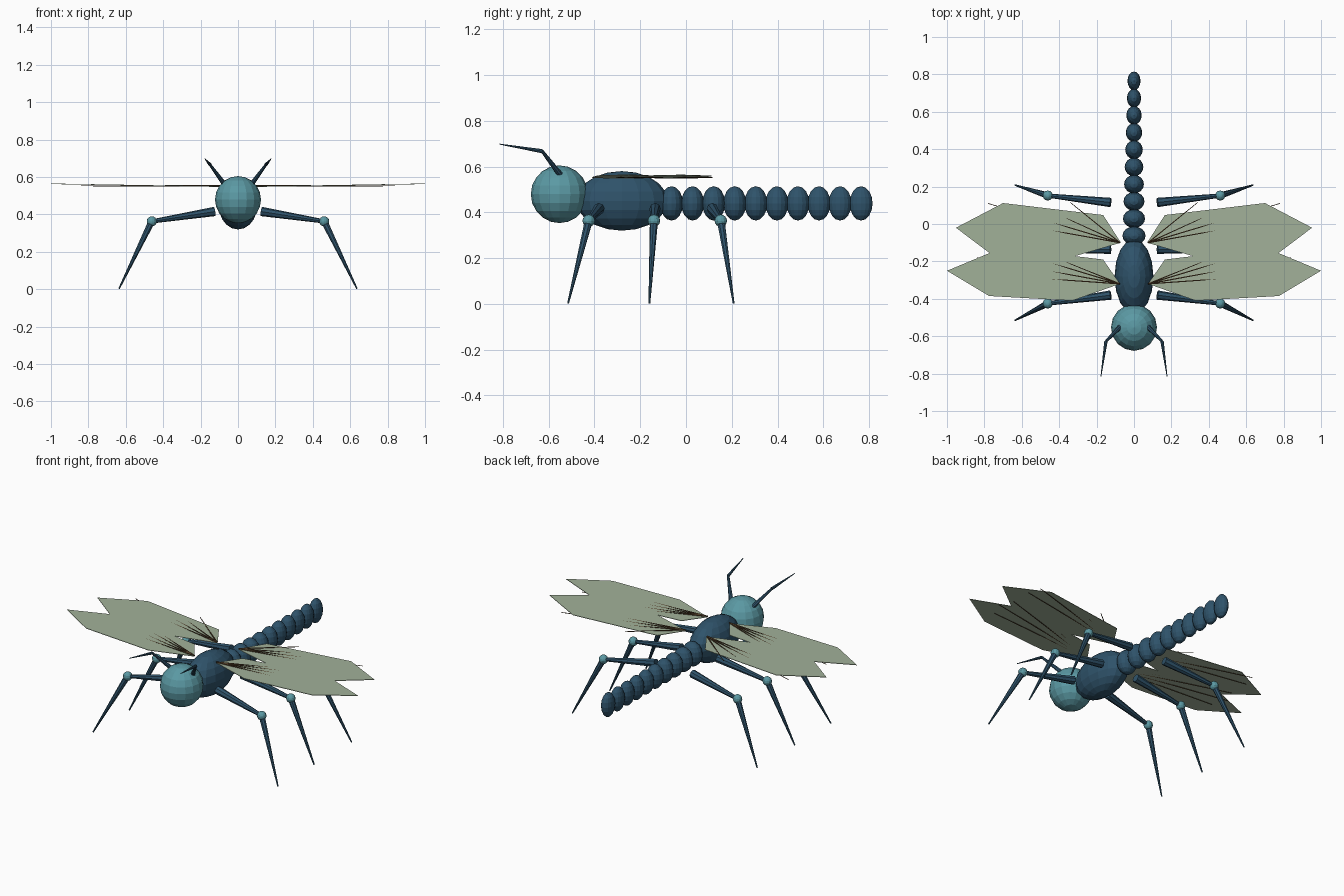
import bpy, bmesh
from mathutils import Vector, Matrix

if "Cube" in bpy.data.objects:
    bpy.data.objects.remove(bpy.data.objects["Cube"])


def material(name, rgb):
    m = bpy.data.materials.new(name)
    m.diffuse_color = (*rgb, 1)
    m.use_nodes = True
    m.node_tree.nodes["Principled BSDF"].inputs["Base Color"].default_value = m.diffuse_color
    return m


NAVY = material("navy", (0.028, 0.086, 0.145))
TEAL = material("teal", (0.105, 0.32, 0.37))
PALE = material("pale_green", (0.36, 0.44, 0.32))
BROWN = material("dark_brown", (0.07, 0.04, 0.018))


def finish(name, bm, mat):
    me = bpy.data.meshes.new(name)
    bmesh.ops.recalc_face_normals(bm, faces=bm.faces)
    bm.to_mesh(me)
    bm.free()
    me.materials.append(mat)
    ob = bpy.data.objects.new(name, me)
    bpy.context.collection.objects.link(ob)
    return ob


def ellipsoid(name, centre, radii, mat, seg=16, rings=10):
    bm = bmesh.new()
    mtx = Matrix.Translation(centre) @ Matrix.Diagonal((*radii, 1))
    bmesh.ops.create_uvsphere(bm, u_segments=seg, v_segments=rings, radius=1, matrix=mtx)
    return finish(name, bm, mat)


def rod(name, a, b, r1, r2, mat, seg=8):
    a, b = Vector(a), Vector(b)
    d = b - a
    mtx = Matrix.Translation((a + b) / 2) @ d.to_track_quat('Z', 'Y').to_matrix().to_4x4()
    bm = bmesh.new()
    bmesh.ops.create_cone(bm, cap_ends=True, segments=seg, radius1=r1, radius2=r2,
                          depth=d.length, matrix=mtx)
    return finish(name, bm, mat)


def wing_z(x):
    return 0.547 + 0.017 * abs(x)


def wing(name, outline, side):
    # thin plate rising slightly toward the tip
    bm = bmesh.new()
    t = 0.0015
    low = [bm.verts.new((side * x, y, wing_z(x) - t)) for x, y in outline]
    face = bm.faces.new(low)
    ext = bmesh.ops.extrude_face_region(bm, geom=[face], use_keep_orig=True)
    top = [v for v in ext["geom"] if isinstance(v, bmesh.types.BMVert)]
    bmesh.ops.translate(bm, verts=top, vec=(0, 0, 2 * t))
    return finish(name, bm, PALE)


# Body: head, thorax and ten tapering abdomen segments
ellipsoid("head", (0, -0.553, 0.479), (0.123, 0.125, 0.126), TEAL)
ellipsoid("thorax", (0, -0.28, 0.45), (0.104, 0.2, 0.13), NAVY)
for i in range(10):
    ellipsoid(f"abdomen_segment_{i + 1}", (0, -0.063 + 0.092 * i, 0.439),
              (0.062 - 0.003 * i, 0.05, 0.075), NAVY, 16, 8)

# Legs: hip y, knee y, foot y
LEGS = {"front": (-0.38, -0.425, -0.515),
        "middle": (-0.135, -0.14, -0.16),
        "rear": (0.115, 0.152, 0.208)}

# Wings: outline, root and vein ends
WINGS = {
    "front_wing": ([(0.075, -0.32), (0.33, -0.41), (0.775, -0.385), (1.0, -0.25),
                    (0.70, -0.125), (0.165, -0.19)], (0.075, -0.32),
                   [(0.80, -0.10), (0.84, -0.18), (0.80, -0.27), (0.36, -0.205)]),
    "rear_wing": ([(0.07, -0.10), (0.31, -0.17), (0.70, -0.21), (0.952, -0.02),
                   (0.70, 0.112), (0.165, 0.048)], (0.075, -0.10),
                  [(0.78, 0.11), (0.36, 0.03), (0.80, 0.03), (0.34, 0.115)]),
}

for side, label in ((1, "right"), (-1, "left")):
    for pos, (hip, knee, foot) in LEGS.items():
        k = (side * 0.461, knee, 0.363)
        rod(f"{pos}_{label}_thigh", (side * 0.125, hip, 0.416), k, 0.025, 0.011, NAVY)
        ellipsoid(f"{pos}_{label}_knee", k, (0.027,) * 3, TEAL, 12, 8)
        rod(f"{pos}_{label}_shin", k, (side * 0.636, foot, 0.003), 0.018, 0.004, NAVY)

    # Antennae in two pieces
    bend = (side * 0.15, -0.628, 0.667)
    rod(f"{label}_antenna_base", (side * 0.075, -0.55, 0.565), bend, 0.013, 0.007, NAVY)
    rod(f"{label}_antenna_tip", bend, (side * 0.177, -0.815, 0.698), 0.009, 0.002, NAVY)

    for name, (outline, root, ends) in WINGS.items():
        wing(f"{label}_{name}", outline, side)
        # Veins start above the plate and pass under it farther out
        for n, (x, y) in enumerate(ends):
            end_z = 0.553 if x > 0.5 else wing_z(x)
            rod(f"{label}_{name}_vein_{n + 1}", (side * root[0], root[1], 0.553),
                (side * x, y, end_z), 0.004, 0.002, BROWN, 6)
